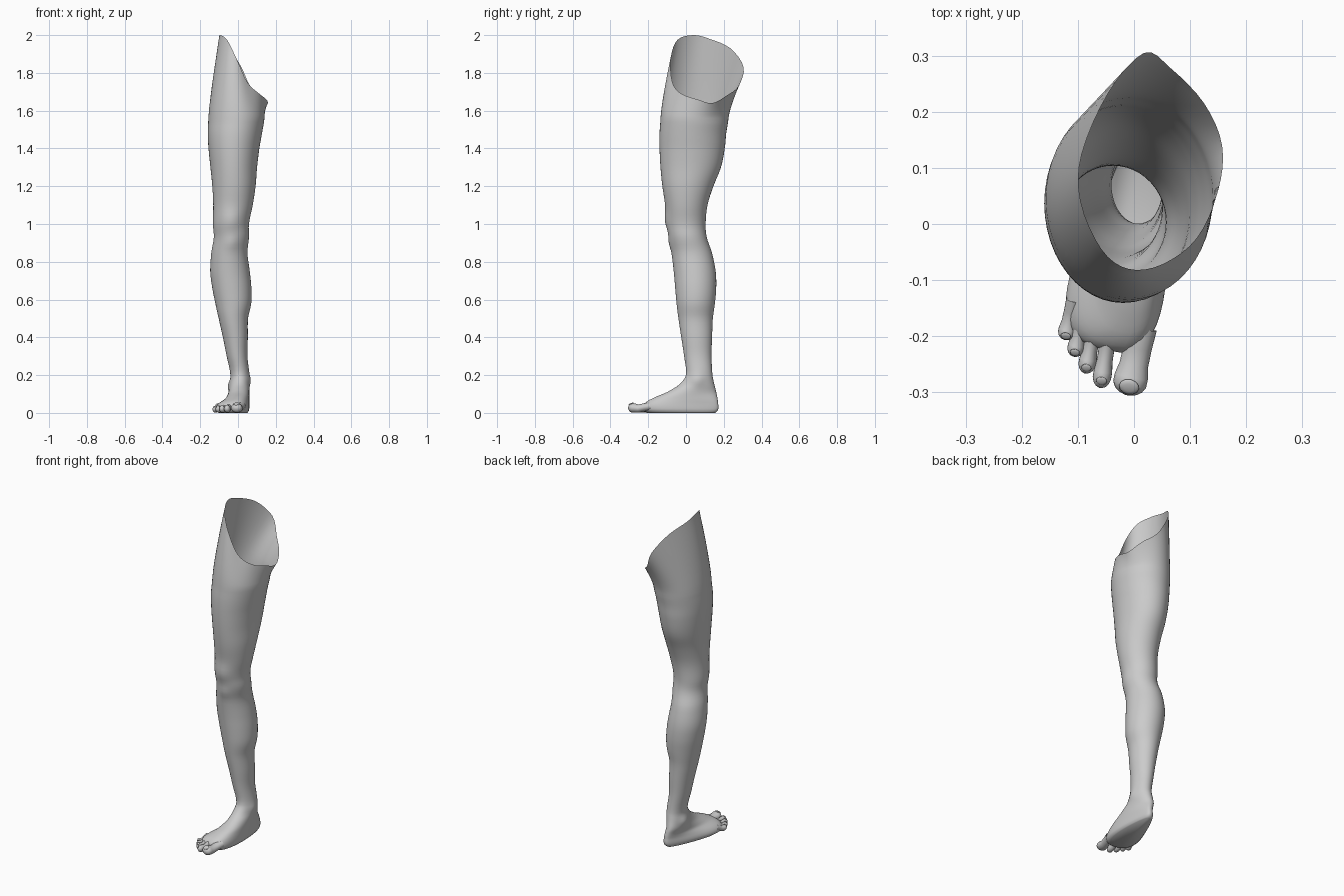
import bpy, bmesh
from math import sin, cos, pi, exp, copysign
from mathutils import Vector, Matrix

if "Cube" in bpy.data.objects:
    bpy.data.objects.remove(bpy.data.objects["Cube"])

SEG = 48


def finish(name, bm):
    bmesh.ops.recalc_face_normals(bm, faces=bm.faces)
    mesh = bpy.data.meshes.new(name)
    bm.to_mesh(mesh)
    bm.free()
    for p in mesh.polygons:
        p.use_smooth = True
    obj = bpy.data.objects.new(name, mesh)
    bpy.context.collection.objects.link(obj)
    return obj


def loft(name, rings, cap_first=False, cap_last=False):
    bm = bmesh.new()
    rows = [[bm.verts.new(p) for p in ring] for ring in rings]
    for a, b in zip(rows, rows[1:]):
        for i in range(len(a)):
            j = (i + 1) % len(a)
            bm.faces.new((a[i], a[j], b[j], b[i]))
    if cap_first:
        bm.faces.new(rows[0])
    if cap_last:
        bm.faces.new(rows[-1])
    return finish(name, bm)


def spline(p0, p1, p2, p3, t):
    return [0.5 * (2 * b + (c - a) * t + (2 * a - 5 * b + 4 * c - d) * t * t
                   + (3 * b - a - 3 * c + d) * t ** 3)
            for a, b, c, d in zip(p0, p1, p2, p3)]


def section(z, x0, x1, y0, y1, shear=0, taper=0):
    """Horizontal slice; taper widens the front, shear turns it outward."""
    ring = []
    for i in range(SEG):
        a = 2 * pi * i / SEG
        c, s = cos(a), sin(a)
        c = copysign(abs(c) ** (1 - 0.6 * max(taper, 0)), c)
        x = (x0 + x1) / 2 + (x1 - x0) / 2 * (1 - taper * s) * c + shear * s
        y = (y0 + y1) / 2 + (y1 - y0) / 2 * s - 0.05 * taper * c * max(0, -s)
        ring.append(Vector((x, y, z)))
    return ring


# Foot slices: z, x0, x1, y0, y1, shear, taper
FOOT = [
    (0.000, -.080, .050, -.205, .155, .030, .45),
    (0.012, -.090, .058, -.220, .168, .035, .50),
    (0.030, -.090, .060, -.225, .172, .035, .50),
    (0.050, -.080, .060, -.215, .170, .030, .45),
    (0.075, -.060, .060, -.180, .167, .015, .25),
    (0.110, -.050, .060, -.100, .160, .000, .08),
    (0.150, -.045, .060, -.035, .150, .000, .00),
]
# Leg slices: z, x0, x1, y0, y1
LEG = [
    (0.20, -.040, .060, .000, .140), (0.30, -.060, .050, -.010, .135),
    (0.40, -.080, .052, -.025, .138), (0.50, -.102, .053, -.040, .142),
    (0.58, -.120, .070, -.050, .153), (0.66, -.136, .071, -.057, .160),
    (0.75, -.147, .062, -.065, .157), (0.85, -.141, .050, -.077, .137),
    (0.93, -.128, .058, -.090, .110), (1.00, -.133, .058, -.100, .104),
    (1.10, -.131, .078, -.110, .114), (1.20, -.136, .093, -.125, .145),
    (1.30, -.146, .101, -.135, .185), (1.40, -.156, .113, -.140, .205),
    (1.48, -.160, .127, -.140, .213), (1.56, -.157, .140, -.135, .225),
]
# Cut edge at the hip, every 30 degrees starting at +x
RIM = [
    (.150, .060, 1.66), (.157, .140, 1.64), (.125, .215, 1.68), (.065, .278, 1.73),
    (.018, .305, 1.83), (-.045, .235, 1.93), (-.093, .125, 1.98), (-.095, .040, 2.0),
    (-.058, -.045, 1.975), (-.010, -.080, 1.88), (.050, -.072, 1.75), (.112, -.025, 1.69),
]
# Bony bumps: centre, radius, amount (kneecap, shin head, outer and inner ankle)
BUMPS = [
    ((-.035, -.10, 1.02), .05, .010), ((-.035, -.085, .90), .035, .006),
    ((-.045, .08, .14), .03, .010), ((.06, .06, .17), .03, .007),
]

# Leg and foot in one skin
keys = FOOT + [k + (0, 0) for k in LEG]
rings = []
for i in range(len(keys) - 1):
    p = [keys[max(0, min(len(keys) - 1, i + d))] for d in (-1, 0, 1, 2)]
    steps = 2 if i < 3 else 4
    for n in range(steps):
        t = n / steps
        row = spline(*p, t)
        row[0] = p[1][0] + (p[2][0] - p[1][0]) * t
        rings.append(section(*row))
base = section(*keys[-1])
rings.append(base)

rim = []
for i in range(SEG):
    k, t = divmod(i / SEG * 12, 1)
    rim.append(Vector(spline(*[RIM[(int(k) + d) % 12] for d in (-1, 0, 1, 2)], t)))
for n in range(1, 9):
    t = n / 8
    ring = []
    for b, r in zip(base, rim):
        v = b.lerp(r, t ** 1.3)
        v.z = b.z + (r.z - b.z) * t
        ring.append(v)
    rings.append(ring)

for ring in rings:
    mid = sum(ring, Vector()) / SEG
    for v in ring:
        out = Vector((v.x - mid.x, v.y - mid.y, 0)).normalized()
        v += out * sum(amt * exp(-((v - Vector(c)).length / rad) ** 2)
                       for c, rad, amt in BUMPS)
leg = loft("leg_and_foot", rings, cap_first=True)

# Toes: base xy, tip xy, half width, half height
TOES = [
    ("big_toe", (.014, -.185), (-.012, -.305), .030, .025),
    ("second_toe", (-.043, -.185), (-.060, -.292), .0165, .020),
    ("third_toe", (-.068, -.175), (-.087, -.266), .0155, .019),
    ("fourth_toe", (-.090, -.160), (-.107, -.236), .0150, .018),
    ("little_toe", (-.107, -.135), (-.123, -.206), .0155, .017),
]
TOE_PROFILE = [(0, .9), (.3, .85), (.55, .86), (.72, 1), (.84, 1),
               (.92, .82), (.97, .55), (1, .15)]
for name, b, tip, w, h in TOES:
    start, end = Vector((*b, .036)), Vector((*tip, h - .001))
    axis = (end - start).normalized()
    side = axis.cross(Vector((0, 0, 1))).normalized()
    up = side.cross(axis)
    toe_rings = []
    for t, r in TOE_PROFILE:
        c = start.lerp(end, t)
        c.z = max(c.z - .012 * sin(pi * t) * t, h * r + .001)if t < .85 else c.z
        toe_rings.append([c + side * (w * r * cos(2 * pi * i / 20))
                          + up * (h * r * sin(2 * pi * i / 20)) for i in range(20)])
    loft(name, toe_rings, cap_last=True)

    # Toenail
    bm = bmesh.new()
    pos = start.lerp(end, .86) + up * h * .88
    frame = Matrix((side, axis, up)).transposed().to_4x4()
    bmesh.ops.create_uvsphere(
        bm, u_segments=12, v_segments=6, radius=1,
        matrix=Matrix.Translation(pos) @ frame
        @ Matrix.Rotation(-0.35, 4, 'X') @ Matrix.Diagonal((w * .6, w * .5, w * .14, 1)))
    finish(name + "_nail", bm)
